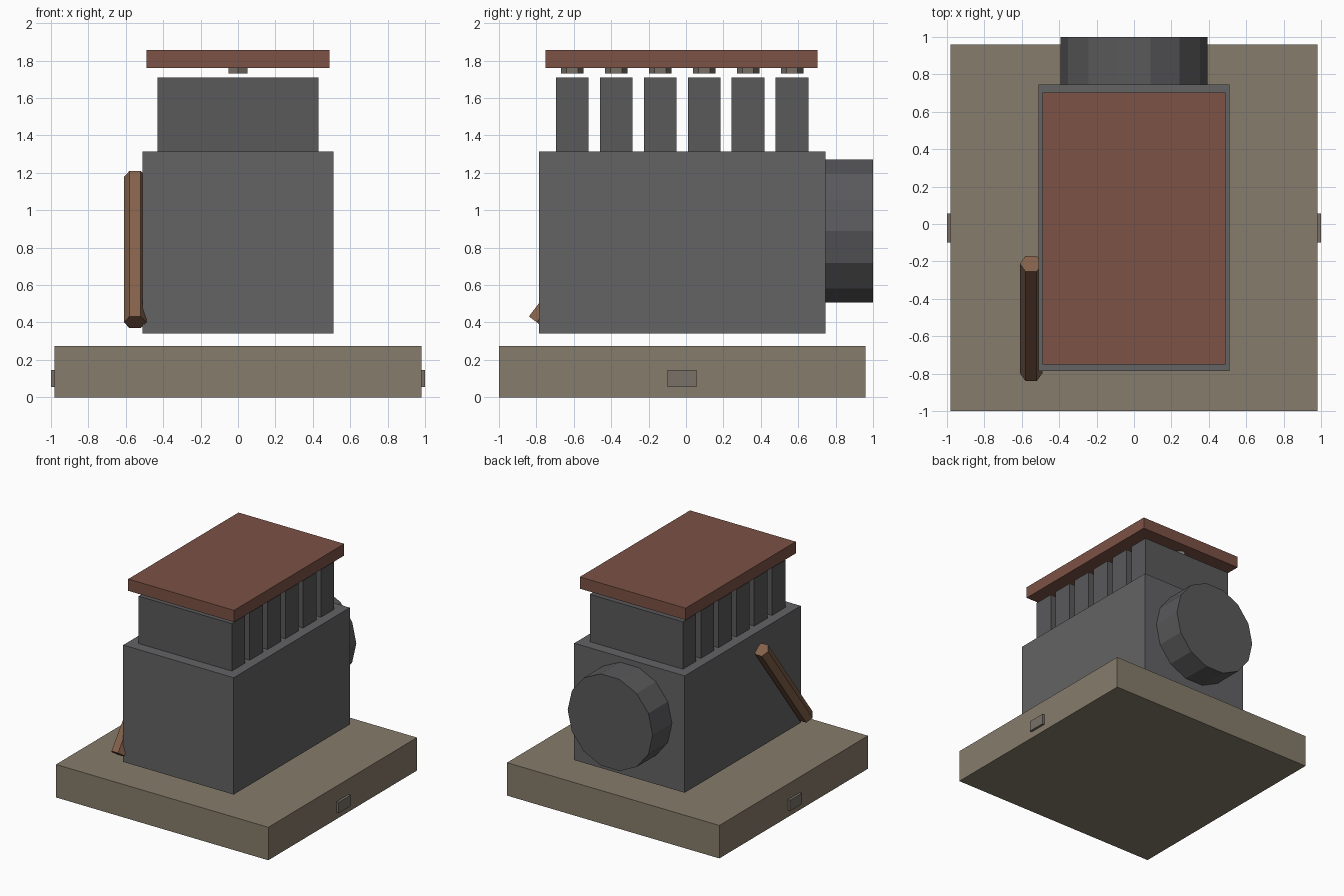
import bpy
import math
from mathutils import Matrix, Vector

if "Cube" in bpy.data.objects:
    bpy.data.objects.remove(bpy.data.objects["Cube"])


def material(name, rgb):
    m = bpy.data.materials.new(name)
    m.diffuse_color = (*rgb, 1)
    m.use_nodes = True
    m.node_tree.nodes["Principled BSDF"].inputs["Base Color"].default_value = m.diffuse_color
    return m


TAN = material("tan", (0.24, 0.20, 0.145))
IRON = material("iron", (0.125, 0.125, 0.13))
DARK = material("dark_iron", (0.10, 0.10, 0.105))
RUST = material("rust", (0.20, 0.085, 0.06))
COPPER = material("copper", (0.23, 0.12, 0.07))
STEEL = material("steel", (0.19, 0.165, 0.14))


def finish(name, mat):
    ob = bpy.context.object
    ob.name = ob.data.name = name
    ob.data.materials.append(mat)
    return ob


def box(name, x, y, z, mat):
    """Box from (min, max) ranges on each axis."""
    bpy.ops.mesh.primitive_cube_add(size=1)
    ob = finish(name, mat)
    size = [r[1] - r[0] for r in (x, y, z)]
    mid = [(r[0] + r[1]) / 2 for r in (x, y, z)]
    ob.data.transform(Matrix.Diagonal((*size, 1)))
    ob.location = mid
    return ob


def prism(name, sides, radius, depth, centre, mat, spin=0, tilt=0):
    """Flat-sided cylinder, spun about its own axis, then tilted about x."""
    bpy.ops.mesh.primitive_cylinder_add(vertices=sides, radius=radius, depth=depth)
    ob = finish(name, mat)
    ob.data.transform(Matrix.Rotation(math.radians(spin), 4, 'Z'))
    ob.rotation_euler.x = math.radians(tilt)
    ob.location = Vector(centre)
    return ob


# Base slab with a small plate on each side
box("base", (-0.98, 0.98), (-1.0, 0.96), (0, 0.275), TAN)
for side, label in ((-1, "left"), (1, "right")):
    box(label + "_side_plate", sorted((side * 0.96, side * 1.0)),
        (-0.10, 0.055), (0.055, 0.145), STEEL)

# Main block, floating just above the base
box("engine_block", (-0.51, 0.51), (-0.785, 0.745), (0.34, 1.315), IRON)

# Row of cylinder blocks with a hexagonal bolt above each
for i in range(6):
    y = -0.608 + 0.235 * i
    box(f"cylinder_block_{i + 1}", (-0.43, 0.43), (y - 0.0875, y + 0.0875),
        (1.315, 1.71), DARK)
    prism(f"bolt_{i + 1}", 6, 0.06, 0.05, (0, y, 1.755), STEEL)

# Top cover
box("top_cover", (-0.488, 0.488), (-0.75, 0.703), (1.76, 1.858), RUST)

# Flywheel on the back
prism("flywheel", 14, 0.392, 0.27, (0, 0.865, 0.888), DARK, spin=90, tilt=90)

# Slanted pipe on the left side
prism("exhaust_pipe", 6, 0.06, 0.974, (-0.55, -0.505, 0.79), COPPER, spin=90, tilt=-37)
